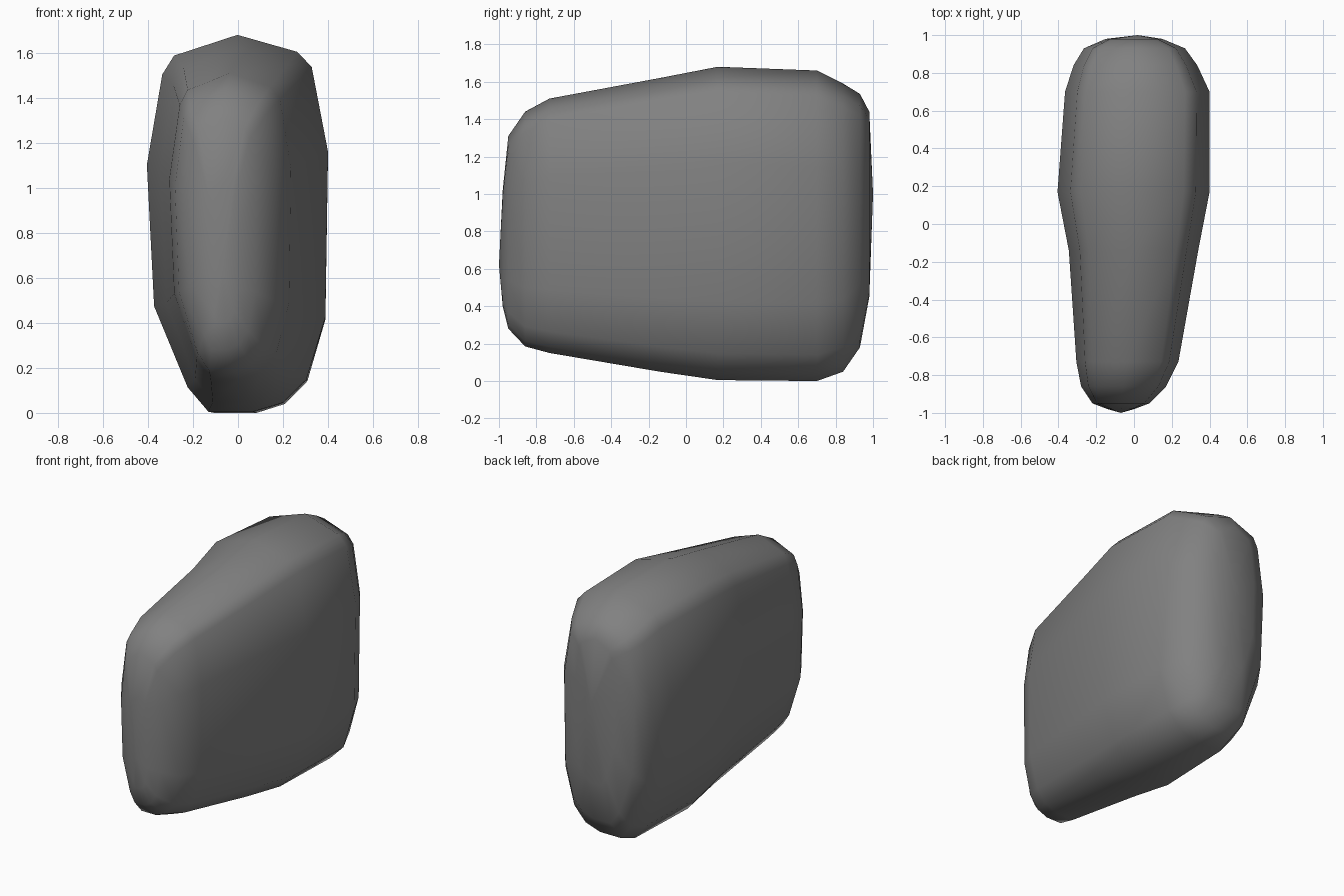
import bpy, bmesh

cube = bpy.data.objects.get("Cube")
if cube:
    bpy.data.objects.remove(cube, do_unlink=True)

# Stone colour
stone = bpy.data.materials.new("stone grey")
stone.use_nodes = True
grey = (0.22, 0.22, 0.22, 1)
stone.diffuse_color = grey
stone.node_tree.nodes["Principled BSDF"].inputs["Base Color"].default_value = grey

# Unit cross-section: u across (-1..1), v up (0..1)
SECTION = [(0, 1), (.66, .955), (.82, .915), (1, .69), (.97, .25), (.76, .085),
           (.5, .024), (.17, 0), (-.32, 0), (-.55, .065), (-.92, .28),
           (-1, .655), (-.83, .895), (-.7, .945)]

# Stations along the length: y, left edge x, right edge x, bottom z, top z
STATIONS = [
    (-.98, -.14, .0, .40, 1.02),
    (-.95, -.22, .08, .28, 1.31),
    (-.86, -.28, .17, .185, 1.44),
    (-.73, -.305, .235, .15, 1.51),
    (-.14, -.345, .34, .05, 1.62),
    (.17, -.405, .40, .005, 1.68),
    (.70, -.365, .40, 0, 1.66),
    (.84, -.32, .335, .05, 1.59),
    (.93, -.265, .27, .18, 1.535),
    (.98, -.15, .15, .45, 1.44),
]
FRONT_TIP, BACK_TIP = (-.07, -1, .62), (.02, 1, 1.0)


def ring(bm, y, x0, x1, z0, z1):
    mid, half = (x0 + x1) / 2, (x1 - x0) / 2
    return [bm.verts.new((mid + half * u, y, z0 + (z1 - z0) * v)) for u, v in SECTION]


def cap(bm, loop, tip):
    centre = bm.verts.new(tip)
    for i, v in enumerate(loop):
        bm.faces.new((v, loop[i - 1], centre))


# Loft the rounded, tapering slab
bm = bmesh.new()
rings = [ring(bm, *s) for s in STATIONS]
for a, b in zip(rings, rings[1:]):
    for i in range(len(a)):
        bm.faces.new((a[i - 1], a[i], b[i], b[i - 1]))
cap(bm, rings[0], FRONT_TIP)
cap(bm, rings[-1], BACK_TIP)
bmesh.ops.recalc_face_normals(bm, faces=bm.faces)
for f in bm.faces:
    f.smooth = True

mesh = bpy.data.meshes.new("stone")
bm.to_mesh(mesh)
bm.free()
mesh.materials.append(stone)
bpy.context.collection.objects.link(bpy.data.objects.new("stone", mesh))
